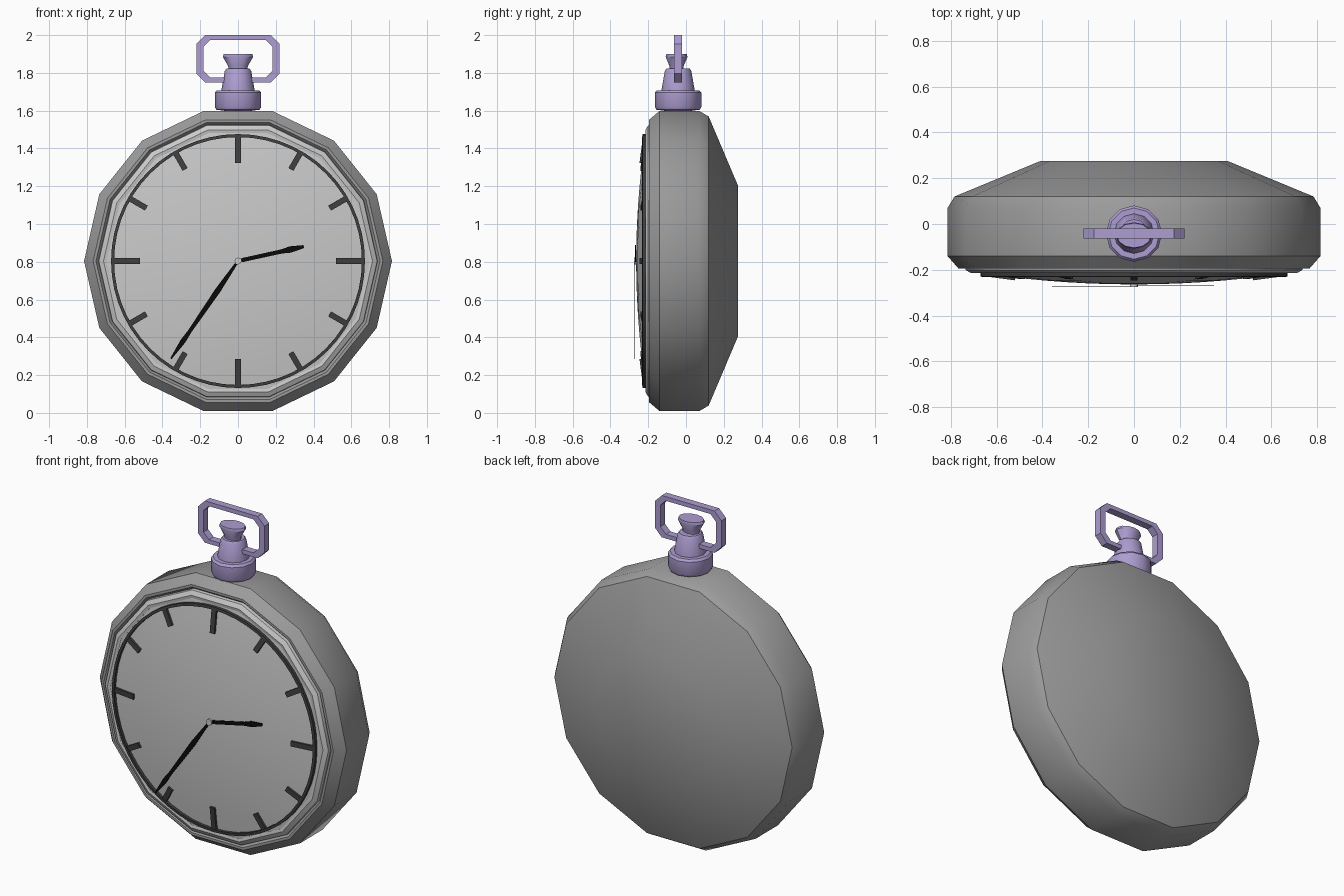
import bpy, bmesh
from math import sin, cos, pi, sqrt, radians, atan2, hypot
from mathutils import Vector, Matrix

if "Cube" in bpy.data.objects:
    bpy.data.objects.remove(bpy.data.objects["Cube"])

CZ = 0.804       # height of the dial centre
STEM_Y = -0.042  # depth of the stem axis


def material(name, rgb):
    m = bpy.data.materials.new(name)
    m.diffuse_color = (*rgb, 1)
    m.use_nodes = True
    m.node_tree.nodes["Principled BSDF"].inputs["Base Color"].default_value = m.diffuse_color
    return m


STEEL = material("steel grey", (0.33, 0.33, 0.33))
PALE = material("pale grey", (0.59, 0.59, 0.59))
DARK = material("dark grey", (0.05, 0.05, 0.05))
BLACK = material("black", (0.003, 0.003, 0.003))
LILAC = material("lilac", (0.42, 0.34, 0.64))


def finish(bm, name, mat, angle=None):
    bmesh.ops.recalc_face_normals(bm, faces=bm.faces)
    mesh = bpy.data.meshes.new(name)
    bm.to_mesh(mesh)
    bm.free()
    mesh.materials.append(mat)
    ob = bpy.data.objects.new(name, mesh)
    bpy.context.collection.objects.link(ob)
    if angle:
        bpy.ops.object.select_all(action='DESELECT')
        ob.select_set(True)
        bpy.context.view_layer.objects.active = ob
        bpy.ops.object.shade_smooth_by_angle(angle=radians(angle))
    return ob


def lathe(name, profile, sides, mat, place, angle=35, closed=False):
    """Turn (radius, offset) points; place(u, v, offset) gives the position."""
    bm = bmesh.new()
    rings = []
    for r, h in profile:
        if r == 0:
            rings.append([bm.verts.new(place(0, 0, h))] * sides)
        else:
            rings.append([bm.verts.new(place(r * cos(2 * pi * i / sides),
                                             r * sin(2 * pi * i / sides), h))
                          for i in range(sides)])
    pairs = list(zip(rings, rings[1:]))
    if closed:
        pairs.append((rings[-1], rings[0]))
    for a, b in pairs:
        for i in range(sides):
            j = (i + 1) % sides
            bm.faces.new(list(dict.fromkeys((a[i], a[j], b[j], b[i]))))
    return finish(bm, name, mat, angle)


def dial(u, v, h):
    return (u, h, CZ + v)


def upright(u, v, h):
    return (u, STEM_Y + v, h)


def dome_y(r):
    """Depth of the domed face at radius r."""
    return -0.264 + 0.054 * (r / 0.70) ** 2


# Case: chamfered fourteen-sided body with a tapering back
lathe("case", [(0, 0.275), (0.41, 0.275), (0.785, 0.12), (0.815, 0.07),
               (0.815, -0.14), (0.767, -0.195), (0.752, -0.195),
               (0.735, -0.175), (0, -0.175)], 14, STEEL, dial)

# Bezel and domed face
lathe("bezel", [(0.74, -0.17), (0.737, -0.2), (0.712, -0.215),
                (0.695, -0.212), (0.695, -0.17)], 14, PALE, dial, closed=True)
lathe("face", [(r, dome_y(r)) for r in (0.70, 0.6, 0.5, 0.4, 0.3, 0.2, 0.1, 0)],
      14, PALE, dial)

# Thin minute track around the face
lathe("minute_track", [(0.672, -0.212), (0.672, -0.230), (0.656, -0.232),
                       (0.656, -0.212)], 56, DARK, dial, closed=True)

# Hour markers: sloped bars following the dome
bm = bmesh.new()
for k in range(12):
    a = k * pi / 6
    out, side = Vector((cos(a), 0, sin(a))), Vector((-sin(a), 0, cos(a)))
    inner = 0.52 if k % 3 == 0 else 0.56
    quads = []
    for lift in (0.012, -0.006):
        quads.append([bm.verts.new(out * r + side * s + Vector((0, dome_y(r) - lift, CZ)))
                      for r, s in ((inner, -0.015), (0.665, -0.015),
                                   (0.665, 0.015), (inner, 0.015))])
    bm.faces.new(quads[0])
    bm.faces.new(quads[1])
    for i in range(4):
        j = (i + 1) % 4
        bm.faces.new((quads[0][i], quads[0][j], quads[1][j], quads[1][i]))
finish(bm, "hour_markers", DARK)


# Hands: slim tapered plates
def hand(name, tip, y, outline):
    a, length = atan2(tip[1], tip[0]), hypot(*tip)
    pts = [(f * length, w) for f, w in outline]
    pts += [(r, -w) for r, w in reversed(pts)]
    bm = bmesh.new()
    f = bm.faces.new([bm.verts.new((r * cos(a) - w * sin(a), y,
                                    CZ + r * sin(a) + w * cos(a))) for r, w in pts])
    ext = bmesh.ops.extrude_face_region(bm, geom=[f])
    bmesh.ops.translate(bm, vec=(0, 0.003, 0),
                        verts=[g for g in ext["geom"] if isinstance(g, bmesh.types.BMVert)])
    finish(bm, name, BLACK)


hand("hour_hand", (0.355, 0.078), -0.269, [(0, 0.006), (0.08, 0.011), (0.65, 0.011),
                                          (0.78, 0.017), (0.98, 0.008)])
hand("minute_hand", (-0.355, -0.517), -0.273, [(0, 0.006), (0.06, 0.008), (0.3, 0.015),
                                              (0.72, 0.010), (0.82, 0.014), (1, 0.004)])
lathe("hand_pin", [(0.018, -0.255), (0.018, -0.275), (0, -0.275)], 12, PALE, dial)

# Stem: collar, neck and winding crown
lathe("collar", [(0, 1.59), (0.115, 1.605), (0.123, 1.62), (0.123, 1.695),
                 (0.112, 1.708), (0, 1.708)], 12, LILAC, upright)
lathe("neck", [(0, 1.70), (0.088, 1.70), (0.086, 1.72), (0.07, 1.81),
               (0.062, 1.822), (0, 1.822)], 12, LILAC, upright)
lathe("crown", [(0, 1.81), (0.05, 1.815), (0.052, 1.835), (0.08, 1.885),
                (0.075, 1.90), (0, 1.90)], 12, LILAC,
      lambda u, v, h: (u, STEM_Y - 0.008 + 0.72 * v, h))


# Bow: rectangular loop with cut corners
def cut_rect(x, z0, z1, c):
    right = [(x, z0 + c), (x, z1 - c), (x - c, z1), (c - x, z1)]
    return right + [(-x, z1 - c), (-x, z0 + c), (c - x, z0), (x - c, z0)]


bm = bmesh.new()
loops = [[bm.verts.new((x, y, z)) for x, z in shape] for shape, y in (
    (cut_rect(0.22, 1.75, 2.0, 0.046), -0.064), (cut_rect(0.22, 1.75, 2.0, 0.046), -0.02),
    (cut_rect(0.183, 1.775, 1.975, 0.036), -0.02), (cut_rect(0.183, 1.775, 1.975, 0.036), -0.064))]
for n in range(4):
    a, b = loops[n], loops[(n + 1) % 4]
    for i in range(8):
        j = (i + 1) % 8
        bm.faces.new((a[i], a[j], b[j], b[i]))
finish(bm, "bow", LILAC)
